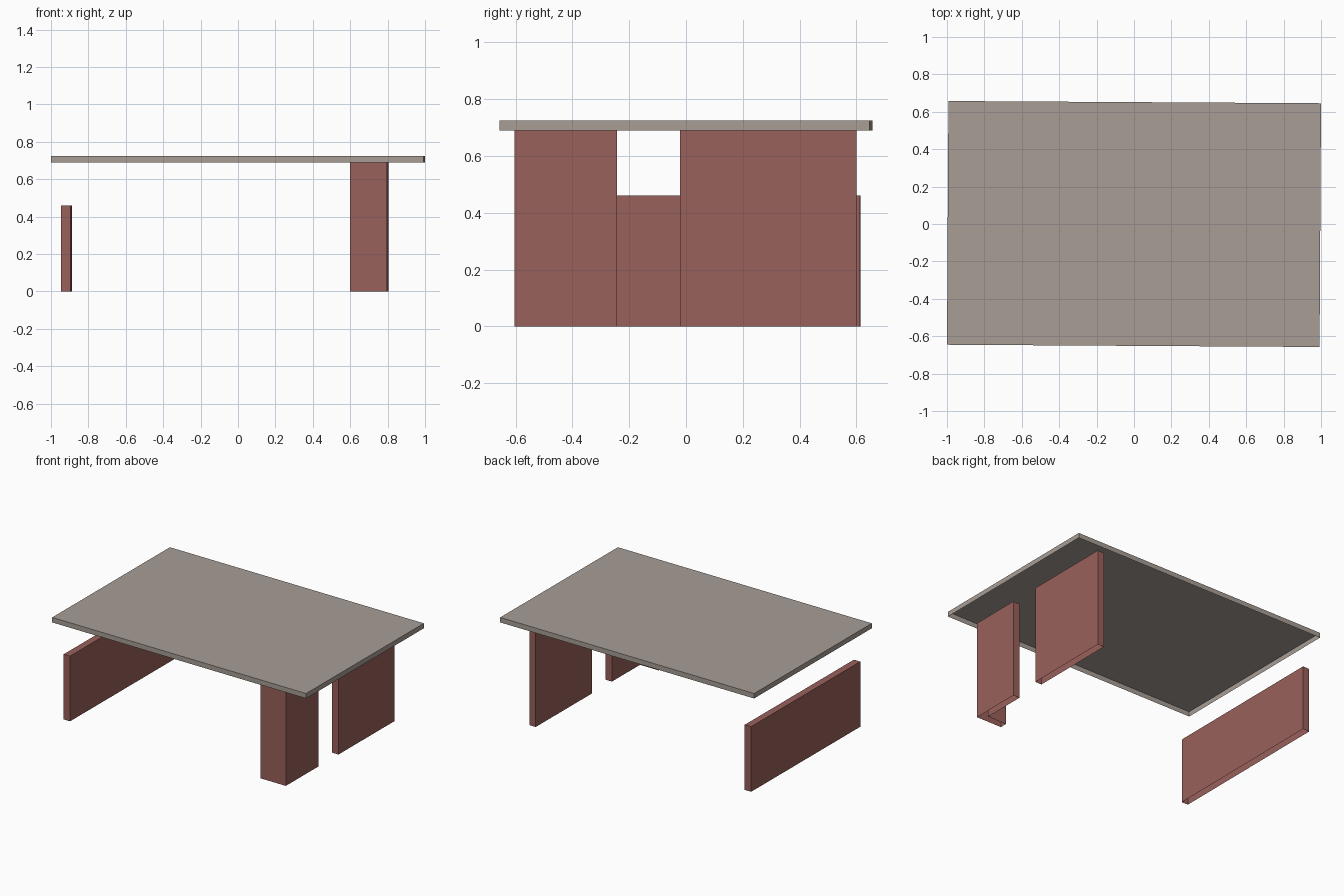
import bpy, bmesh, math
from mathutils import Matrix

if "Cube" in bpy.data.objects:
    bpy.data.objects.remove(bpy.data.objects["Cube"])

TURN = Matrix.Rotation(-0.006, 4, 'Z')   # the whole table sits very slightly askew


def material(name, rgb):
    m = bpy.data.materials.new(name)
    m.diffuse_color = (*rgb, 1.0)
    m.use_nodes = True
    m.node_tree.nodes["Principled BSDF"].inputs["Base Color"].default_value = m.diffuse_color
    return m


stone = material("warm_grey", (0.39, 0.34, 0.30))
wood = material("red_brown", (0.32, 0.118, 0.104))


def shell(name, outline, z0, z1, mat):
    """Extrude a counter-clockwise outline upward; the underside stays open."""
    bm = bmesh.new()
    low = [bm.verts.new((x, y, z0)) for x, y in outline]
    high = [bm.verts.new((x, y, z1)) for x, y in outline]
    n = len(outline)
    for i in range(n):
        j = (i + 1) % n
        bm.faces.new((low[i], low[j], high[j], high[i]))
    bm.faces.new(high)
    bm.transform(TURN)
    mesh = bpy.data.meshes.new(name)
    bm.to_mesh(mesh)
    bm.free()
    mesh.materials.append(mat)
    obj = bpy.data.objects.new(name, mesh)
    bpy.context.collection.objects.link(obj)
    return obj


def rect(x0, x1, y0, y1):
    return [(x0, y0), (x1, y0), (x1, y1), (x0, y1)]


# Thin top, open underneath
shell("table_top", rect(-0.996, 0.996, -0.6515, 0.6515), 0.69, 0.725, stone)

# Low panel on the left
shell("left_low_panel", rect(-0.942, -0.892, -0.600, 0.608), 0, 0.46, wood)

# Tall panel at the back right
shell("back_right_leg", rect(0.75, 0.80, -0.017, 0.605), 0, 0.69, wood)

# L-shaped leg at the front right
shell("front_right_corner_leg",
      [(0.603, -0.599), (0.80, -0.599), (0.80, -0.238), (0.75, -0.238),
       (0.75, -0.549), (0.603, -0.549)], 0, 0.69, wood)
